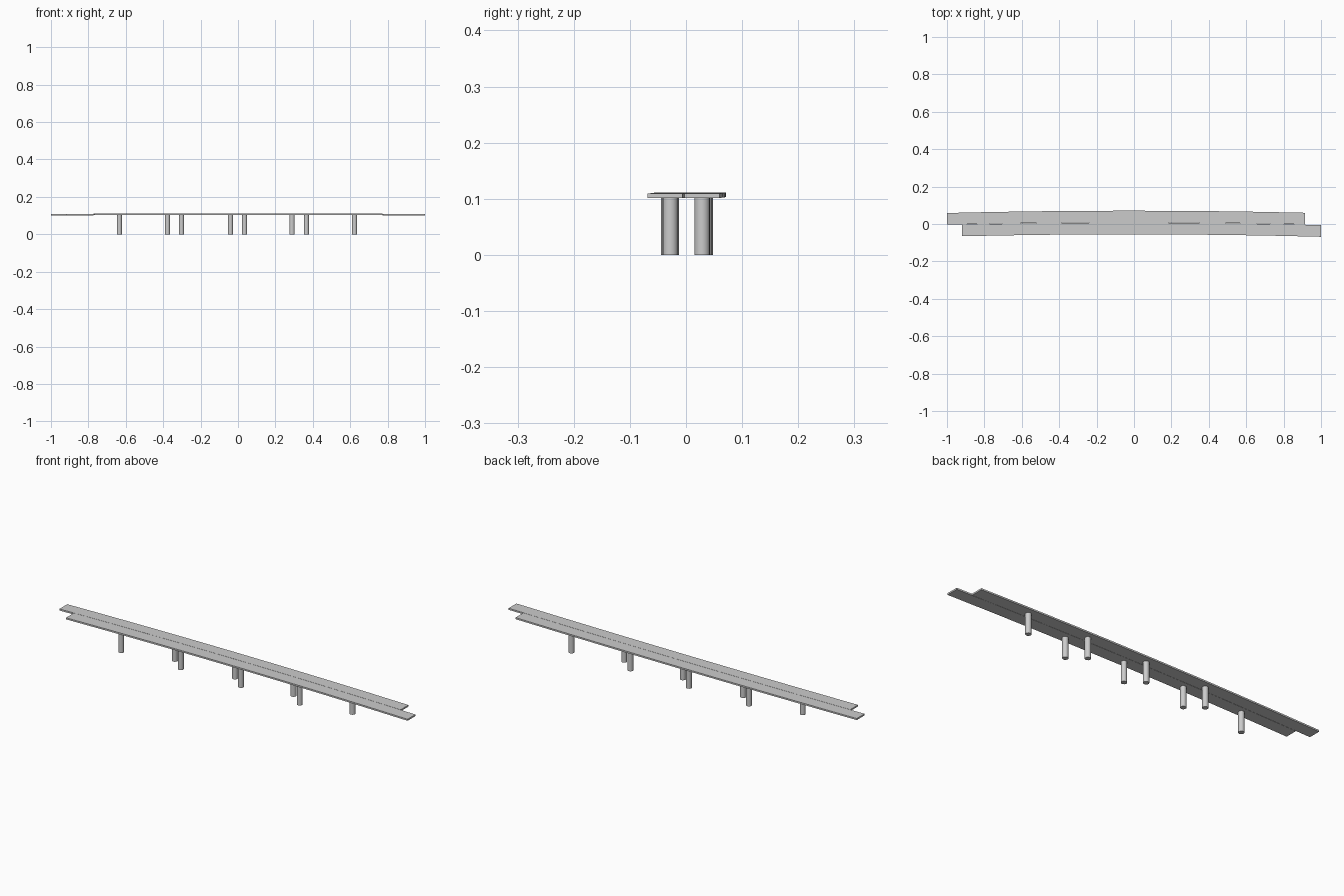
import bpy, bmesh, math

if "Cube" in bpy.data.objects:
    bpy.data.objects.remove(bpy.data.objects["Cube"])

Z_BOTTOM, THICK = 0.101, 0.008
WIDTH = 0.0625


def bow(x):
    # gentle sideways curve shared by both decks
    return 0.008 - 0.0128 * (x + 0.02) ** 2


def rise(x):
    # very slight crown along the length
    return 0.002 * (1 - x * x)


def make_deck(name, x0, x1, side, segments=8):
    bm = bmesh.new()
    rings = []
    for i in range(segments + 1):
        x = x0 + (x1 - x0) * i / segments
        inner = bow(x) + side * 0.0006
        outer = inner + side * WIDTH
        z = Z_BOTTOM + rise(x)
        rings.append([bm.verts.new((x, y, h)) for y, h in (
            (inner, z), (outer, z), (outer, z + THICK), (inner, z + THICK))])
    for a, b in zip(rings, rings[1:]):
        for k in range(4):
            n = (k + 1) % 4
            bm.faces.new((a[k], a[n], b[n], b[k]))
    bm.faces.new(rings[0])
    bm.faces.new(rings[-1][::-1])
    bmesh.ops.recalc_face_normals(bm, faces=bm.faces)
    mesh = bpy.data.meshes.new(name)
    bm.to_mesh(mesh)
    bm.free()
    bpy.context.collection.objects.link(bpy.data.objects.new(name, mesh))


def make_pier(name, x, side):
    top = Z_BOTTOM + rise(x) + 0.001
    y = bow(x) + side * 0.030 - 0.004
    bpy.ops.mesh.primitive_cylinder_add(vertices=16, radius=0.0138, depth=top,
                                        location=(x, y, top / 2))
    bpy.context.object.name = name
    bpy.ops.object.shade_smooth_by_angle(angle=math.radians(35))


# two staggered bridge decks
make_deck("front_deck", -0.92, 1.0, -1)
make_deck("back_deck", -1.0, 0.915, 1)

# round piers under each deck
for i, x in enumerate((-0.634, -0.302, 0.035, 0.366)):
    make_pier(f"front_pier_{i + 1}", x, -1)
for i, x in enumerate((-0.377, -0.04, 0.289, 0.623)):
    make_pier(f"back_pier_{i + 1}", x, 1)
